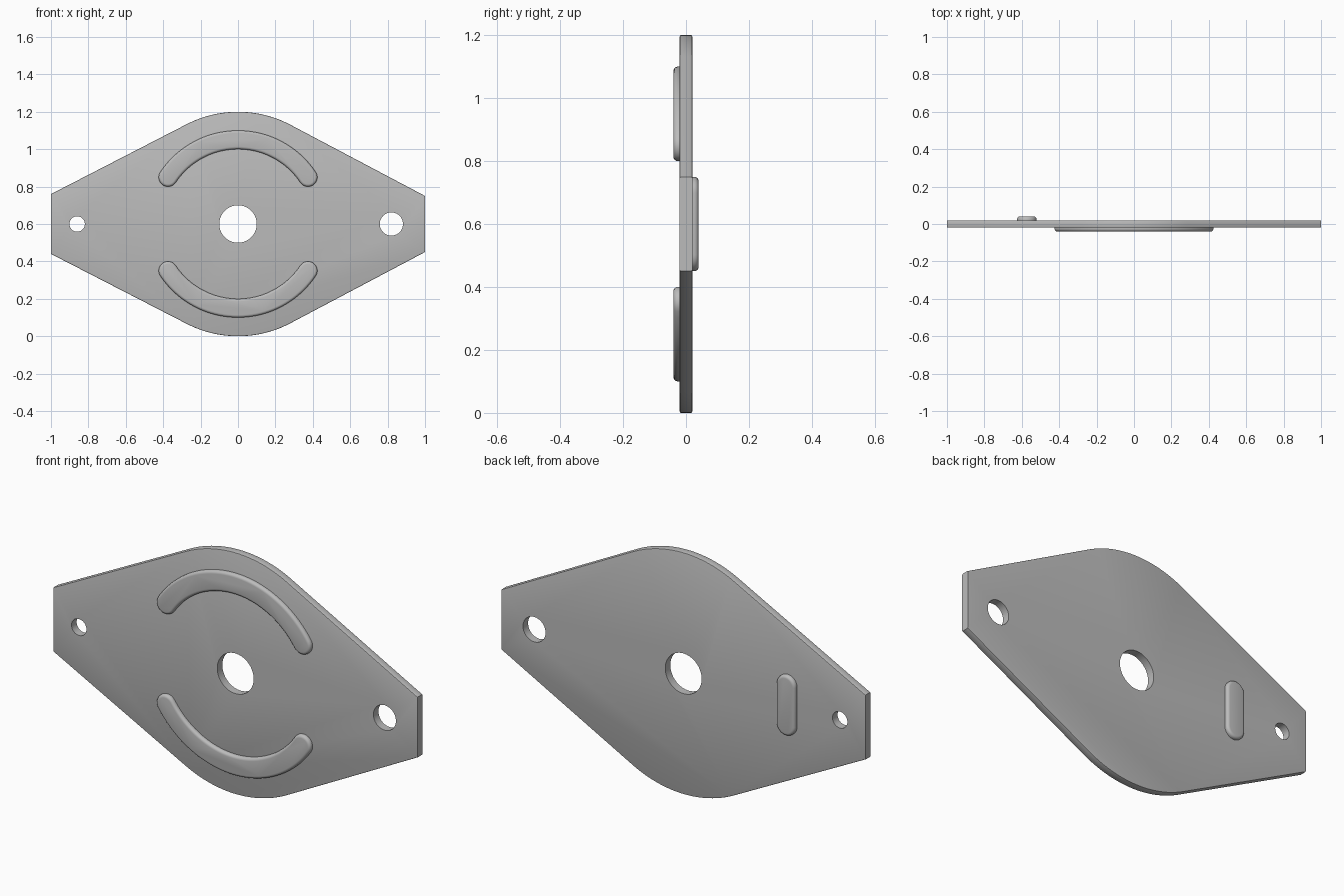
import bpy
import bmesh
from math import radians, pi, cos, sin, atan2, acos, hypot

cube = bpy.data.objects.get("Cube")
if cube:
    bpy.data.objects.remove(cube, do_unlink=True)

MID = 0.6      # height of the plate centre
HALF = 0.02    # half the plate thickness

grey = bpy.data.materials.new("light_grey_metal")
grey.use_nodes = True
grey.diffuse_color = (0.5, 0.5, 0.5, 1)
grey.node_tree.nodes["Principled BSDF"].inputs["Base Color"].default_value = (0.5, 0.5, 0.5, 1)


def arc(cx, cz, r, a0, a1, n):
    """Points on an arc in the x-z plane, angles in radians."""
    steps = [a0 + (a1 - a0) * i / n for i in range(n + 1)]
    return [(cx + r * cos(a), cz + r * sin(a)) for a in steps]


def prism(name, outline, y0, y1, round_edge=None, size=0.0, segments=3):
    """Extrude an outline from y0 to y1 and round the edges picked by a rule."""
    bm = bmesh.new()
    base = bm.faces.new([bm.verts.new((x, y0, z)) for x, z in outline])
    moved = bmesh.ops.extrude_face_region(bm, geom=[base], use_keep_orig=True)["geom"]
    for v in moved:
        if isinstance(v, bmesh.types.BMVert):
            v.co.y = y1
    bmesh.ops.recalc_face_normals(bm, faces=bm.faces)
    if round_edge:
        edges = [e for e in bm.edges if round_edge(*(v.co for v in e.verts))]
        bmesh.ops.bevel(bm, geom=edges, offset=size, segments=segments,
                        profile=0.5, affect="EDGES")
    mesh = bpy.data.meshes.new(name)
    bm.to_mesh(mesh)
    bm.free()
    mesh.materials.append(grey)
    ob = bpy.data.objects.new(name, mesh)
    bpy.context.collection.objects.link(ob)
    return ob


def smooth(ob):
    bpy.ops.object.select_all(action="DESELECT")
    ob.select_set(True)
    bpy.context.view_layer.objects.active = ob
    bpy.ops.object.shade_smooth_by_angle(angle=radians(35))


def tangent_angle(x, z, r):
    """Angle of the upper tangent point on a central circle, seen from (x, z)."""
    turn = acos(r / hypot(x, z))
    return atan2(z, x) + (turn if x > 0 else -turn)


# Plate: central disc joined by tangents to two flat ends
right_z, left_z = 0.15, 0.16
right_a = tangent_angle(1, right_z, MID)
left_a = tangent_angle(-1, left_z, MID)
outline = [(1, MID + right_z)] + arc(0, MID, MID, right_a, left_a, 32)
outline += [(-1, MID + left_z), (-1, MID - left_z)]
outline += arc(0, MID, MID, -left_a, -right_a, 32) + [(1, MID - right_z)]


def plate_rim(a, b):
    return abs(a.y - b.y) < 1e-4 and abs(a.x - b.x) > 1e-4


plate = prism("plate", outline, -HALF, HALF, plate_rim, 0.004, 2)

# Three through holes
for name, x, r in (("centre_hole", 0, 0.1), ("left_hole", 0.82, 0.062),
                   ("right_hole", -0.86, 0.041)):
    cutter = prism(name, arc(x, MID, r, 0, 2 * pi, 64)[:-1], -0.2, 0.2)
    cutter.hide_render = True
    mod = plate.modifiers.new(name, "BOOLEAN")
    mod.operation, mod.solver, mod.object = "DIFFERENCE", "EXACT", cutter
    bpy.context.view_layer.objects.active = plate
    bpy.ops.object.modifier_apply(modifier=name)
    bpy.data.objects.remove(cutter, do_unlink=True)
smooth(plate)


def raised_rib(name, outline, side):
    """Embossed rib on the front (-1) or back (1) face with a rounded top."""
    top = side * 0.04

    def top_edge(a, b):
        return abs(a.y - top) < 1e-4 and abs(b.y - top) < 1e-4

    smooth(prism(name, outline, side * 0.015, top, top_edge, 0.014, 4))


# Curved ribs on the front, above and below the centre hole
a0, a1, mid_r, w = radians(33.7), radians(146.3), 0.45, 0.05
for name, flip in (("upper_curved_rib", 1), ("lower_curved_rib", -1)):
    pts = arc(0, 0, mid_r + w, a0, a1, 40)
    pts += arc(mid_r * cos(a1), mid_r * sin(a1), w, a1, a1 + pi, 12)[1:-1]
    pts += arc(0, 0, mid_r - w, a1, a0, 40)
    pts += arc(mid_r * cos(a0), mid_r * sin(a0), w, a0 + pi, a0 + 2 * pi, 12)[1:-1]
    raised_rib(name, [(x, MID + flip * z) for x, z in pts], -1)

# Straight upright rib on the back
r, reach = 0.052, 0.098
pts = arc(-0.573, MID + reach, r, 0, pi, 16) + arc(-0.573, MID - reach, r, pi, 2 * pi, 16)
raised_rib("back_rib", pts, 1)
